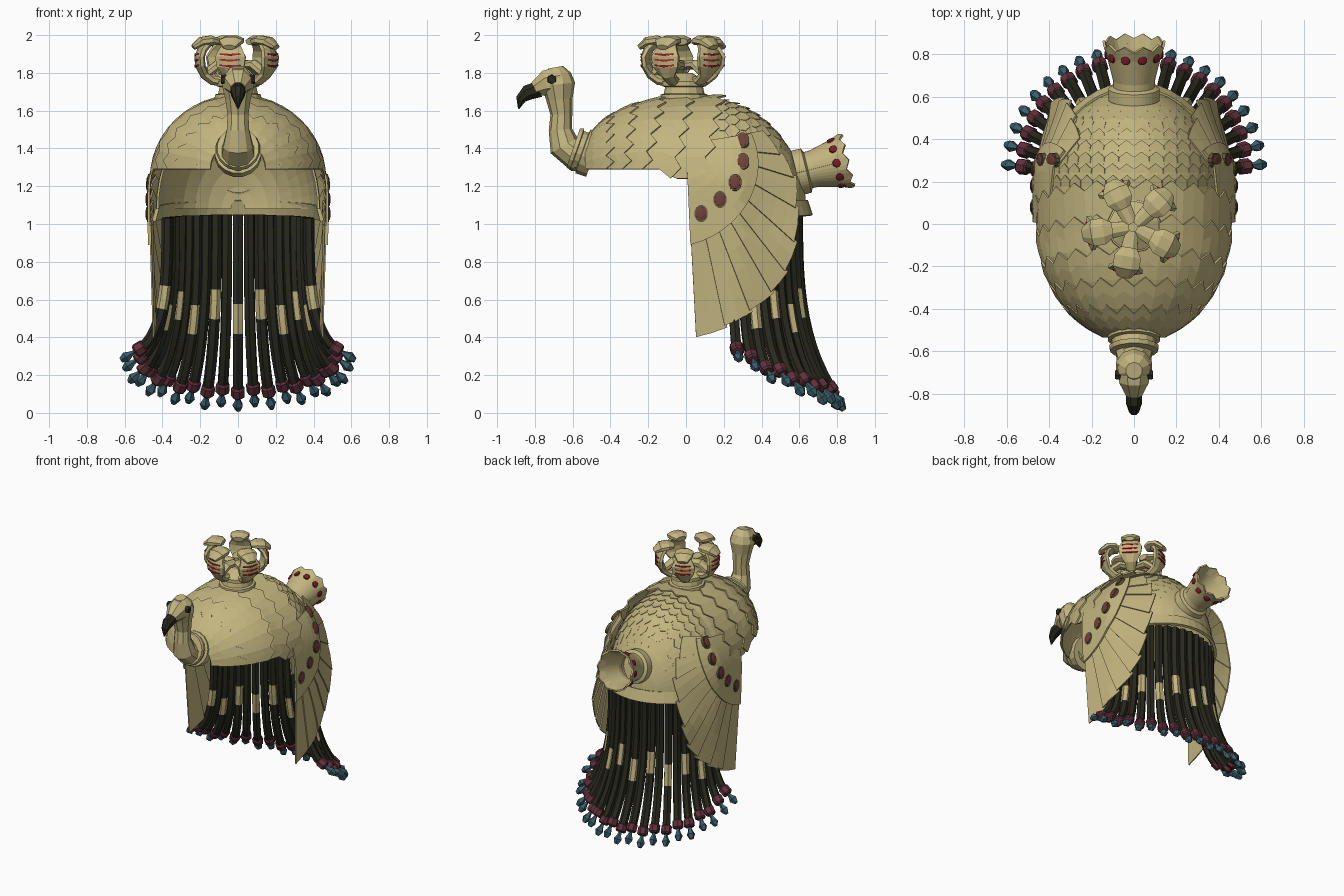
import bpy
import bmesh
from math import sin, cos, pi, radians, sqrt
from mathutils import Vector

cube = bpy.data.objects.get("Cube")
if cube:
    bpy.data.objects.remove(cube, do_unlink=True)


def material(name, *rgb):
    mat = bpy.data.materials.new(name)
    mat.use_nodes = True
    mat.diffuse_color = (*rgb, 1)
    mat.node_tree.nodes["Principled BSDF"].inputs["Base Color"].default_value = (*rgb, 1)
    return mat


GOLD = material("pale gold", .55, .465, .215)
BLACK = material("dark strands", .022, .022, .013)
MAROON = material("maroon bead", .12, .03, .045)
TEAL = material("teal tip", .04, .11, .14)
RED = material("red", .4, .02, .025)
CRIMSON = material("dark red gem", .2, .012, .022)
BROWN = material("brown gem", .16, .052, .042)
UMBER = material("dark gold setting", .13, .09, .045)


def build(name, verts, faces, mat, thick=0):
    """Make a flat shaded object, optionally thickened."""
    mesh = bpy.data.meshes.new(name)
    bm = bmesh.new()
    points = [bm.verts.new(v) for v in verts]
    for face in faces:
        bm.faces.new([points[i] for i in face])
    bmesh.ops.recalc_face_normals(bm, faces=bm.faces)
    bm.to_mesh(mesh)
    bm.free()
    mesh.materials.append(mat)
    obj = bpy.data.objects.new(name, mesh)
    bpy.context.collection.objects.link(obj)
    if thick:
        shell = obj.modifiers.new("thickness", "SOLIDIFY")
        shell.thickness = thick
        shell.offset = 0
    return obj


def grid(name, func, nu, nv, mat, thick=0):
    """Sheet from func(u, v) with u and v running from 0 to 1."""
    verts = [func(i / nu, j / nv) for j in range(nv + 1) for i in range(nu + 1)]
    row = nu + 1
    faces = [(j * row + i, j * row + i + 1, j * row + row + i + 1, j * row + row + i)
             for j in range(nv) for i in range(nu)]
    return build(name, verts, faces, mat, thick)


def tube(name, path, radii, mat, sides=8, side=(1, 0, 0)):
    """Capped tube; each radius is a number or a (width, depth) pair."""
    path = [Vector(p) for p in path]
    last = len(path) - 1
    verts = []
    for k, p in enumerate(path):
        t = (path[min(k + 1, last)] - path[max(k - 1, 0)]).normalized()
        u = Vector(side)
        u = (u - t * u.dot(t)).normalized()
        v = t.cross(u)
        w, d = radii[k] if isinstance(radii[k], tuple) else (radii[k], radii[k])
        for s in range(sides):
            a = 2 * pi * (s + .5) / sides
            verts.append(p + u * w * cos(a) + v * d * sin(a))
    faces = [(k * sides + s, k * sides + (s + 1) % sides,
              (k + 1) * sides + (s + 1) % sides, (k + 1) * sides + s)
             for k in range(last) for s in range(sides)]
    faces += [tuple(range(sides)), tuple(range(last * sides, (last + 1) * sides))]
    return build(name, verts, faces, mat)


# Front of the body: overlapping bands with toothed rear edges
def front_point(y, a, s):
    k = max(0, 1 - (min(y, 0) / .56) ** 2)
    base = 1.29 - .05 * max(0, min(1, (y + .14) / .06))
    return (.455 * sqrt(k) * cos(a) * s, y, base + (1.675 - base) * k ** .42 * sin(a) * s)


edges = [-.53, -.4, -.27, -.12, .03, .19]
for n, (y0, y1) in enumerate(zip(edges, edges[1:])):
    def band(u, v):
        a = pi * u
        tooth = .022 if round(u * 24) % 2 else -.022
        lean = .09 * (sin(a) - 1) * min(1, n / 2)
        start = y0 - .05 * (n > 0)
        return front_point(start + (y1 - start + tooth) * v + lean, a, .985 + .03 * v)
    grid("body_band_%d" % n, band, 24, 3, GOLD, .01)


# Rear of the body: smooth shell, small pointed feathers and a lower rim
def back_point(y, a, s=1):
    k = sqrt(max(0, 1 - ((y - .1) / .53) ** 2)) * s
    return (.43 * k * cos(a), y, 1.08 + .58 * k * sin(a))


grid("rear_shell", lambda u, v: back_point(.03 + .598 * sin(v * pi / 2), pi * u), 24, 9, GOLD, .012)
verts, faces = [], []
for r in range(7):
    y = .17 + .055 * r
    count = 17 - r
    for c in range(count):
        a = pi * (.08 + .84 * (c + .5 * (r % 2)) / count)
        h = pi * .4 / count
        m = len(verts)
        verts += [back_point(y, a - h, 1.003), back_point(y, a + h, 1.003),
                  back_point(y + .035, a + h, 1.018), back_point(y + .06, a, 1.03),
                  back_point(y + .035, a - h, 1.018)]
        faces.append(range(m, m + 5))
build("rear_feathers", verts, faces, GOLD, .004)


def rim_point(u, v):
    s = 1.06 - .05 * v
    return (.42 * s * cos(pi * u), .1 + .53 * s * sin(pi * u), 1.015 + .03 * sin(pi * u) + .08 * v)


grid("rear_rim", rim_point, 24, 2, GOLD, .02)

# Neck, head and beak
neck = [(-.5, 1.39, .1), (-.59, 1.37, .092), (-.645, 1.415, .082), (-.665, 1.5, .062),
        (-.66, 1.58, .058), (-.67, 1.66, .07), (-.677, 1.74, .09), (-.683, 1.79, .075), (-.69, 1.83, .04)]
tube("neck_and_head", [(0, y, z) for y, z, r in neck], [r for y, z, r in neck], GOLD, 10)
tube("face", [(0, -.66, 1.755), (0, -.74, 1.745), (0, -.8, 1.715)], [.085, .075, .042], GOLD, 8)
beak = [(-.775, 1.715, .047), (-.84, 1.695, .044), (-.875, 1.66, .029), (-.886, 1.61, .004)]
tube("beak", [(0, y, z) for y, z, r in beak], [(r * .9, r) for y, z, r in beak], BLACK, 8)
for s in (-1, 1):
    tube("eye", [(s * .06, -.71, 1.765), (s * .09, -.71, 1.765)], [.028, .023], BLACK, 6, (0, 1, 0))
axis = Vector((0, -.945, .33))
collar = [(-.06, .125), (0, .125), (.004, .105), (.03, .105), (.034, .118), (.055, .112)]
tube("neck_collar", [Vector((0, -.545, 1.385)) + axis * d for d, r in collar],
     [r for d, r in collar], GOLD, 16)

# Crown base and five rearing snakes
base = [(1.63, .13), (1.685, .125), (1.69, .108), (1.725, .1), (1.73, .118), (1.755, .118), (1.8, .04)]
tube("crown_base", [(0, -.01, z) for z, r in base], [r for z, r in base], GOLD, 14)
body = [(.06, 1.75, .03, .025), (.13, 1.76, .036, .027), (.17, 1.79, .045, .027),
        (.195, 1.835, .08, .025), (.2, 1.885, .088, .025), (.185, 1.925, .065, .025), (.15, 1.965, .04, .025)]
head = [(.1, 1.965, .04, .02), (.14, 1.972, .068, .028), (.19, 1.965, .068, .028), (.235, 1.935, .035, .015)]
tail = [(.17, 1.79, .035, .027), (.1, 1.845, .042, .028), (.02, 1.84, .032, .025)]
for k in range(5):
    a = radians(-100 + 72 * k)
    out, side = Vector((cos(a), sin(a), 0)), Vector((-sin(a), cos(a), 0))

    def at(r, z, across=0):
        return out * r + side * across + Vector((-.005, -.015, z))
    for part, shape in (("body", body), ("head", head), ("tail", tail)):
        tube("snake_" + part, [at(r, z) for r, z, w, d in shape],
             [(w, d) for r, z, w, d in shape], GOLD, 8, side)
    for z in (1.84, 1.87, 1.9):
        tube("hood_stripe", [at(.215, z, -.055), at(.222, z - .005), at(.215, z, .055)],
             [.005, .008, .005], RED, 4, (0, 0, 1))

# Flared tail cup with a scalloped lip and gems
axis = Vector((0, .97, .24))
up = Vector((0, -.24, .97))
cup = [(0, .115), (.05, .115), (.06, .093), (.095, .093), (.22, .124), (.275, .142)]


def cup_point(u, v, lift=0):
    d, r = cup[round(v * 5)]
    a = 2 * pi * u
    d += .012 * cos(a * 10) * (v == 1)
    return Vector((0, .585, 1.27)) + axis * d + (Vector((1, 0, 0)) * cos(a) + up * sin(a)) * (r + lift)


grid("tail_cup", cup_point, 40, 5, GOLD, .012)
for k in range(10):
    tube("tail_gem", [cup_point(k / 10, .8), cup_point(k / 10, .8, .01), cup_point(k / 10, .8, .014)],
         [.024, .022, .012], CRIMSON, 8, axis)

# Wings: fanned flight feathers, covert panel and set gems
tips = [(3, 1.02), (12, .98), (21, .94), (30, .9), (38, .85), (48, .77), (60, .67), (73, .595),
        (84, .5), (99, .4)]
gems = [(.3, 1.44), (.3, 1.33), (.26, 1.22), (.18, 1.13), (.08, 1.055)]


def wing_x(y, z):
    bend = 1.1 * max(0, z - 1.17) ** 2 + max(0, y - .28) * (.25 + .7 * max(0, z - .9))
    return .458 - bend - .03 * max(0, .95 - z)


for s in (-1, 1):
    def wing_point(deg, r, lift=0):
        y, z = r * sin(radians(deg)), 1.42 - r * cos(radians(deg))
        return (s * (wing_x(y, z) + lift), y, z)

    def inner(deg):
        return .535 - .15 * deg / 80
    for n, ((a0, r0), (a1, r1)) in enumerate(zip(tips, tips[1:])):
        def feather(u, v):
            start = inner(a0) - .1
            end = r0 + (r1 - r0) * u + .012 * u
            return wing_point(a0 + (a1 - a0) * u * 1.08, start + (end - start) * v, .012 * (1 - u) - .006)
        grid("wing_feather_%d" % n, feather, 2, 5, GOLD, .008)

    def covert(u, v):
        deg = 2.5 + 97 * u
        return wing_point(deg, .12 + (inner(deg) - .12) * v, .014)
    grid("wing_covert", covert, 14, 6, GOLD, .012)
    for y, z in gems:
        n = Vector((s, 0, 2.2 * max(0, z - 1.17))).normalized()
        c = Vector((s * (wing_x(y, z) + .014), y, z))
        tube("gem_setting", [c - n * .01, c + n * .011], [(.036, .046)] * 2, UMBER, 12, (0, 1, 0))
        tube("wing_gem", [c, c + n * .013, c + n * .017], [(.029, .038), (.027, .036), (.014, .018)],
             BROWN, 12, (0, 1, 0))

# Hanging strands, every second one banded, each ending in a bead and a pointed tip
COUNT, STEPS, SIDES = 21, 12, 6
for k in range(COUNT):
    a = pi * (k / (COUNT - 1) - .5)
    c = max(0, cos(a))
    root = Vector((.375 * sin(a), .25 + .34 * c, 1.03 + .02 * c))
    end = Vector((.52 * sin(a), .27 + .5 * c, .34 - .23 * c ** .7 + .02 * (k % 2)))
    path = []
    for j in range(STEPS + 1):
        t = j / STEPS
        p = root.lerp(end, t ** 3)
        p.z = root.z + (end.z - root.z) * (1 - (1 - t) ** (1.35 - .35 * c))
        path.append(p)
    side = (cos(a), -sin(a), 0)
    strand = tube("strand_%d" % k, path, [.03] * (STEPS + 1), BLACK, SIDES, side)
    if k % 2 == 0:
        strand.data.materials.append(GOLD)
        first = 5 + (k // 2) % 2
        for face in strand.data.polygons:
            if first <= face.index // SIDES < first + 2 and face.index < STEPS * SIDES:
                face.material_index = 1
    d = (path[-1] - path[-2]).normalized() + Vector((sin(a), c, 0)) * .15
    d.normalize()
    tube("bead", [end + d * e for e in (-.032, -.022, .022, .032)], [.028, .038, .038, .028], MAROON, 7, side)
    tube("bead_tip", [end + d * e for e in (.03, .055, .085, .118)], [.01, .016, .03, .014], TEAL, 5, side)
